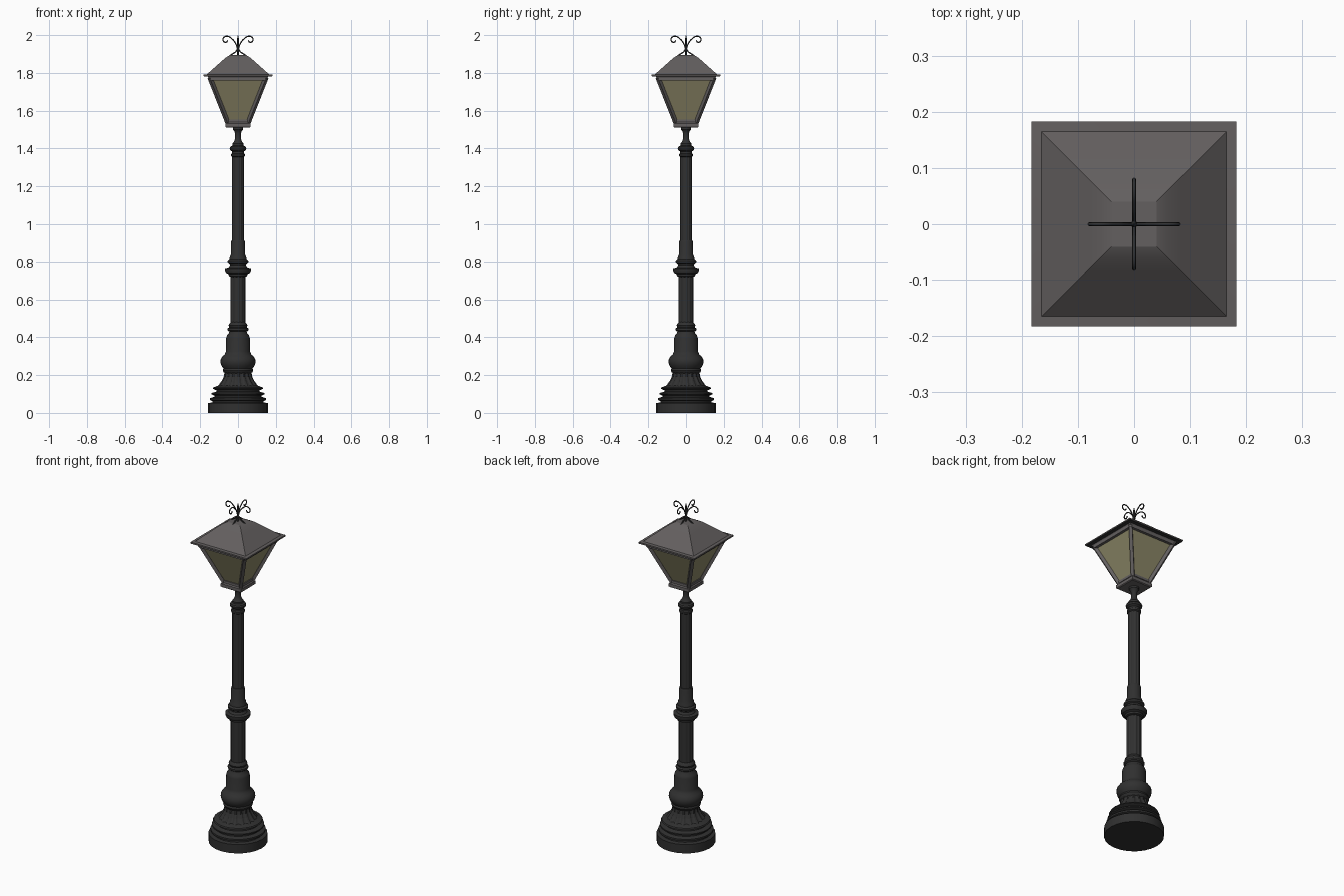
import bpy, bmesh
from math import sin, cos, pi, radians
from mathutils import Vector

cube = bpy.data.objects.get("Cube")
if cube:
    bpy.data.objects.remove(cube, do_unlink=True)


def material(name, rgb):
    m = bpy.data.materials.new(name)
    m.use_nodes = True
    m.diffuse_color = (*rgb, 1)
    m.node_tree.nodes["Principled BSDF"].inputs["Base Color"].default_value = (*rgb, 1)
    return m


iron = material("black iron", (0.03, 0.03, 0.03))
roof_metal = material("grey metal", (0.125, 0.115, 0.115))
glass_mat = material("amber glass", (0.27, 0.25, 0.14))


def finish(name, bm, mat, smooth=None):
    bmesh.ops.recalc_face_normals(bm, faces=bm.faces)
    me = bpy.data.meshes.new(name)
    bm.to_mesh(me)
    bm.free()
    ob = bpy.data.objects.new(name, me)
    bpy.context.collection.objects.link(ob)
    me.materials.append(mat)
    if smooth:
        bpy.ops.object.select_all(action="DESELECT")
        bpy.context.view_layer.objects.active = ob
        ob.select_set(True)
        bpy.ops.object.shade_smooth_by_angle(angle=radians(smooth))
    return ob


def loft(name, rings, mat, smooth=None):
    """Skin a list of equal-length point rings and cap both ends."""
    bm = bmesh.new()
    vs = [[bm.verts.new(p) for p in ring] for ring in rings]
    n = len(rings[0])
    for a, b in zip(vs, vs[1:]):
        for i in range(n):
            j = (i + 1) % n
            bm.faces.new((a[i], a[j], b[j], b[i]))
    bm.faces.new(vs[0])
    bm.faces.new(vs[-1])
    return finish(name, bm, mat, smooth)


def lathe(name, profile, mat, sides=32, flute=0):
    """Turn (radius, z) points; flute pulls alternate pairs of columns inward."""
    rings = []
    for r, z in profile:
        rings.append([(r * (1 - flute * (i // 2 % 2)) * cos(2 * pi * i / sides),
                       r * (1 - flute * (i // 2 % 2)) * sin(2 * pi * i / sides), z)
                      for i in range(sides)])
    return loft(name, rings, mat, None if flute else 35)


def square(name, profile, mat, smooth=None):
    """Stack square sections given as (half width, z)."""
    corners = [(-1, -1), (1, -1), (1, 1), (-1, 1)]
    return loft(name, [[(h * x, h * y, z) for x, y in corners] for h, z in profile], mat, smooth)


def bar(name, a, b, width, mat):
    """Square bar between two points."""
    a, b = Vector(a), Vector(b)
    rot = (b - a).to_track_quat("Z", "Y")
    sect = [rot @ Vector((x * width, y * width, 0))
            for x, y in [(-.5, -.5), (.5, -.5), (.5, .5), (-.5, .5)]]
    return loft(name, [[p + s for s in sect] for p in (a, b)], mat)


def wire(name, points, radius, mat):
    """Smooth round rod through the points."""
    cu = bpy.data.curves.new(name, "CURVE")
    cu.dimensions = "3D"
    cu.bevel_depth = radius
    cu.bevel_resolution = 2
    cu.resolution_u = 6
    cu.use_fill_caps = True
    sp = cu.splines.new("BEZIER")
    sp.bezier_points.add(len(points) - 1)
    for bp, p in zip(sp.bezier_points, points):
        bp.co = p
        bp.handle_left_type = bp.handle_right_type = "AUTO"
    ob = bpy.data.objects.new(name, cu)
    bpy.context.collection.objects.link(ob)
    cu.materials.append(mat)


# Foot with stepped rings
lathe("foot", [(.158, 0), (.158, .052), (.135, .055), (.135, .062), (.148, .068), (.148, .078),
               (.125, .085), (.125, .092), (.14, .098), (.14, .105), (.115, .112), (.115, .12),
               (.134, .128), (.13, .135), (.11, .142), (.09, .148)], iron, 24)
# Fluted flare above the foot
lathe("flared_base", [(.114, .135), (.1, .15), (.086, .17), (.076, .19), (.071, .215)],
      iron, 64, .06)
# Bulb and lower sleeve
lathe("bulb", [(.066, .208), (.076, .215), (.08, .225), (.077, .235), (.088, .25), (.093, .268),
               (.091, .285), (.081, .3), (.07, .31), (.064, .325), (.063, .395), (.058, .41),
               (.048, .42), (.046, .43), (.055, .436), (.055, .446), (.046, .452), (.05, .462),
               (.048, .47), (.038, .48)], iron)
# Fluted shafts
lathe("lower_shaft", [(.039, .47), (.039, .73)], iron, 48, .05)
lathe("upper_shaft", [(.031, .9), (.031, 1.37)], iron, 48, .05)
# Middle collar
lathe("middle_collar", [(.038, .718), (.048, .722), (.05, .732), (.062, .738), (.068, .75),
                        (.068, .763), (.05, .768), (.042, .78), (.044, .788), (.054, .794),
                        (.055, .804), (.046, .812), (.044, .825), (.038, .84), (.037, .905),
                        (.034, .914), (.03, .916)], iron)
# Neck under the lantern
lathe("neck", [(.03, 1.355), (.037, 1.36), (.037, 1.37), (.031, 1.374), (.031, 1.384), (.042, 1.392),
               (.044, 1.402), (.04, 1.41), (.03, 1.415), (.03, 1.425), (.02, 1.438), (.016, 1.45),
               (.015, 1.48), (.02, 1.492), (.027, 1.5), (.027, 1.515)], iron)

# Lantern: tray, glass, roof
square("lantern_tray", [(.062, 1.51), (.067, 1.514), (.067, 1.532), (.058, 1.542)], roof_metal)
square("glass", [(.052, 1.54), (.148, 1.775)], glass_mat)
square("roof", [(.15, 1.765), (.16, 1.78), (.183, 1.783), (.183, 1.79), (.165, 1.792),
                (.082, 1.866), (.059, 1.885), (.04, 1.894)], roof_metal, 25)
square("roof_brim_edge", [(.181, 1.78), (.181, 1.786)], iron)

# Lantern frame: corner bars and rails on each side
for i in range(4):
    c, s = round(cos(i * pi / 2)), round(sin(i * pi / 2))

    def turn(x, y, z):
        return (c * x - s * y, s * x + c * y, z)

    bar("corner_bar", turn(.054, .054, 1.535), turn(.149, .149, 1.775), .018, roof_metal)
    bar("lower_rail", turn(-.056, -.056, 1.546), turn(.056, -.056, 1.546), .014, roof_metal)
    bar("upper_rail", turn(-.149, -.148, 1.768), turn(.149, -.148, 1.768), .018, roof_metal)
    # Finial scrolls and feet
    wire("scroll", [turn(*p) for p in [(.002, 0, 1.925), (.012, 0, 1.955), (.032, 0, 1.98),
                                       (.058, 0, 1.994), (.077, 0, 1.985), (.077, 0, 1.968),
                                       (.062, 0, 1.962), (.054, 0, 1.972)]], .0032, iron)
    wire("finial_foot", [turn(*p) for p in [(.003, 0, 1.925), (.014, 0, 1.91),
                                            (.03, 0, 1.9), (.045, 0, 1.889)]], .0035, iron)
lathe("finial_stem", [(.006, 1.885), (.006, 1.93), (.005, 1.98), (.001, 2.0)], iron, 12)
